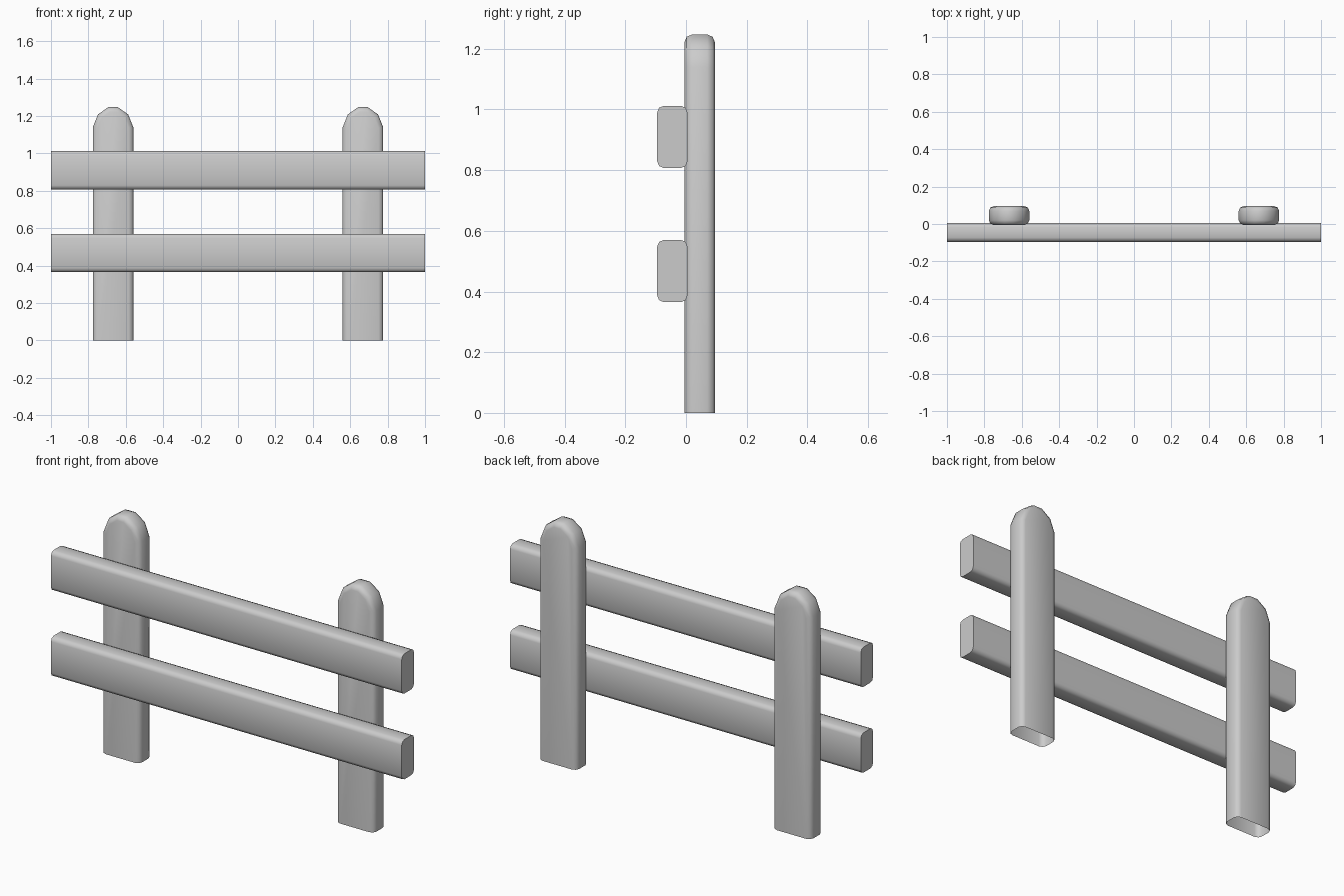
import bpy, bmesh, math

if "Cube" in bpy.data.objects:
    bpy.data.objects.remove(bpy.data.objects["Cube"])


def finish(name, bm, bevel_edges, width):
    """Round the chosen edges, then turn the bmesh into a smooth-shaded object."""
    bmesh.ops.bevel(bm, geom=bevel_edges, offset=width, segments=2,
                    profile=0.5, affect='EDGES')
    return bm, name


def to_object(name, bm):
    bmesh.ops.recalc_face_normals(bm, faces=bm.faces)
    mesh = bpy.data.meshes.new(name)
    bm.to_mesh(mesh)
    bm.free()
    obj = bpy.data.objects.new(name, mesh)
    bpy.context.collection.objects.link(obj)
    bpy.ops.object.select_all(action='DESELECT')
    obj.select_set(True)
    bpy.context.view_layer.objects.active = obj
    bpy.ops.object.shade_smooth_by_angle(angle=math.radians(50))
    return obj


def prism(points, direction):
    """Extrude a closed outline along a direction."""
    bm = bmesh.new()
    face = bm.faces.new([bm.verts.new(p) for p in points])
    ext = bmesh.ops.extrude_face_region(bm, geom=[face], use_keep_orig=True)
    verts = [g for g in ext['geom'] if isinstance(g, bmesh.types.BMVert)]
    bmesh.ops.translate(bm, verts=verts, vec=direction)
    bmesh.ops.recalc_face_normals(bm, faces=bm.faces)
    return bm


def make_post(name, cx):
    half = [(0.108, 0.0), (0.108, 1.14), (0.081, 1.208), (0.026, 1.247)]
    outline = half + [(-x, z) for x, z in reversed(half)]
    bm = prism([(cx + x, -0.005, z) for x, z in outline], (0, 0.1, 0))
    # round the front and back outlines, leaving the foot square
    edges = [e for e in bm.edges
             if abs(e.verts[0].co.y - e.verts[1].co.y) < 1e-5
             and max(v.co.z for v in e.verts) > 0.01]
    finish(name, bm, edges, 0.025)
    # open foot
    foot = [f for f in bm.faces if all(abs(v.co.z) < 1e-4 for v in f.verts)]
    bmesh.ops.delete(bm, geom=foot, context='FACES_ONLY')
    return to_object(name, bm)


def make_rail(name, z0, z1):
    y0, y1 = -0.095, 0.005
    bm = prism([(-1, y0, z0), (-1, y1, z0), (-1, y1, z1), (-1, y0, z1)], (2, 0, 0))
    # round the long edges only
    edges = [e for e in bm.edges if abs(e.verts[0].co.x - e.verts[1].co.x) > 1]
    finish(name, bm, edges, 0.022)
    return to_object(name, bm)


# Two round-topped posts
for side, cx in (("left", -0.668), ("right", 0.668)):
    make_post(side + "_post", cx)

# Two horizontal rails on the front
make_rail("lower_rail", 0.365, 0.57)
make_rail("upper_rail", 0.807, 1.012)
